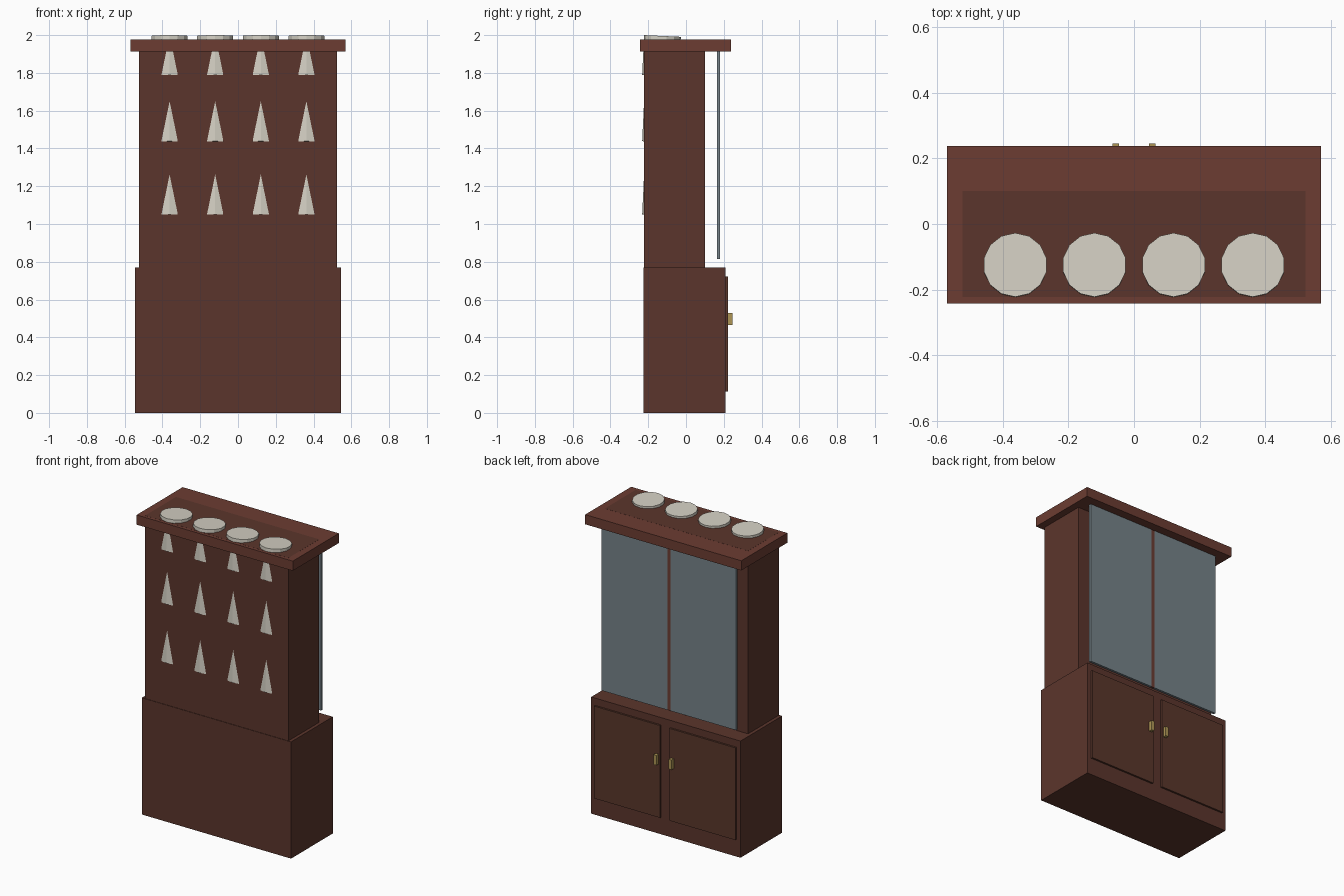
import bpy, math
from mathutils import Vector, Matrix

if "Cube" in bpy.data.objects:
    bpy.data.objects.remove(bpy.data.objects["Cube"])


def material(name, r, g, b):
    m = bpy.data.materials.new(name)
    m.diffuse_color = (r, g, b, 1)
    m.use_nodes = True
    m.node_tree.nodes["Principled BSDF"].inputs["Base Color"].default_value = m.diffuse_color
    return m


WOOD = material("dark_wood", 0.105, 0.036, 0.025)
TRIM = material("red_wood", 0.15, 0.046, 0.032)
PANEL = material("panel_wood", 0.10, 0.037, 0.024)
GLASS = material("glass", 0.18, 0.225, 0.25)
CERAMIC = material("ceramic", 0.66, 0.63, 0.55)
BRASS = material("brass", 0.42, 0.30, 0.09)


def box(name, x, y, z, mat):
    """Box from (min, max) ranges."""
    bpy.ops.mesh.primitive_cube_add(size=1)
    ob = bpy.context.object
    ob.name = name
    lo, hi = Vector((x[0], y[0], z[0])), Vector((x[1], y[1], z[1]))
    ob.data.transform(Matrix.Translation((lo + hi) / 2) @ Matrix.Diagonal((*(hi - lo), 1)))
    ob.data.materials.append(mat)
    return ob


# Cabinet carcass
box("base_cabinet", (-0.545, 0.545), (-0.225, 0.21), (0, 0.77), WOOD)
box("upper_cabinet", (-0.523, 0.523), (-0.222, 0.10), (0.77, 1.9775), WOOD)
box("crown", (-0.57, 0.57), (-0.243, 0.237), (1.913, 1.977), TRIM)

# Doors and handles, mirrored left and right
for side, s in (("left", -1), ("right", 1)):
    def span(a, b):
        return sorted((s * a, s * b))
    box(side + "_door", span(0.034, 0.516), (0.205, 0.222), (0.113, 0.722), PANEL)
    box(side + "_handle", span(0.045, 0.066), (0.222, 0.245), (0.465, 0.53), BRASS)
    box(side + "_glass", span(0.011, 0.492), (0.163, 0.179), (0.815, 1.914), GLASS)

# Strip between the glass panes
box("glass_mullion", (-0.011, 0.011), (0.163, 0.178), (0.815, 1.914), TRIM)

# Leaning crockery: three shelves of four, poking through the back wall
TILT, R, H = 0.047, 0.0975, 0.212
for row, top in enumerate((1.262, 1.65, 2.0)):
    for col in range(4):
        x = (-0.362, -0.1207, 0.1207, 0.362)[col]
        bpy.ops.mesh.primitive_cylinder_add(vertices=14, radius=R, depth=H)
        ob = bpy.context.object
        ob.name = f"crockery_{row + 1}_{col + 1}"
        ob.data.transform(Matrix.Translation((0, R, -H / 2)))  # origin at rear top vertex
        ob.rotation_euler.x = -TILT
        ob.location = (x, -0.222, top)
        ob.data.materials.append(CERAMIC)
